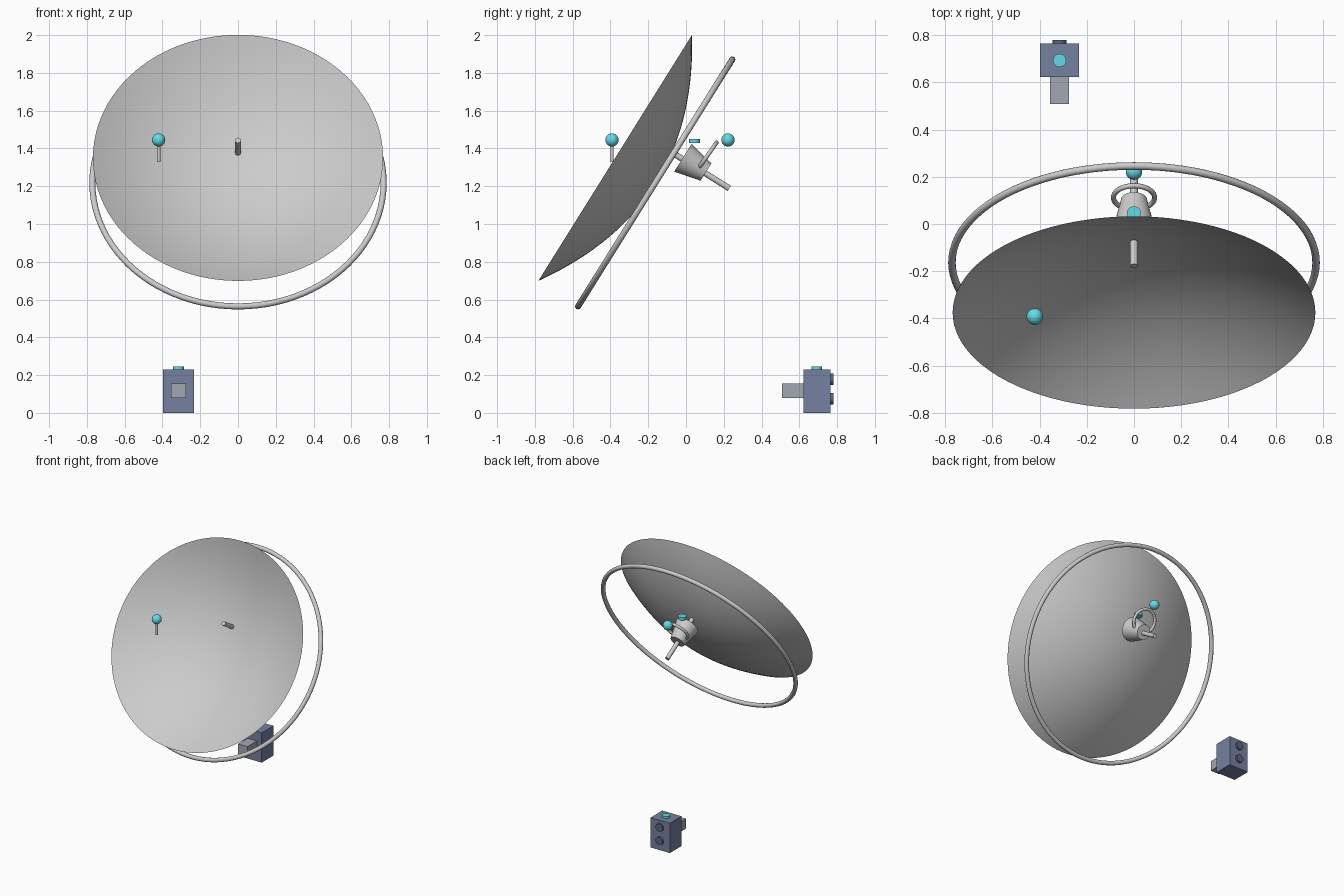
import bpy, math
from mathutils import Vector

if "Cube" in bpy.data.objects:
    bpy.data.objects.remove(bpy.data.objects["Cube"])

TILT = math.radians(58)                       # dish axis leans from vertical toward -y
AXIS = Vector((0, -math.sin(TILT), math.cos(TILT)))
RIM_C = Vector((0, -0.375, 1.35))
RIM_R, DEPTH = 0.768, 0.255


def material(name, rgb):
    m = bpy.data.materials.new(name)
    m.diffuse_color = (*rgb, 1)
    m.use_nodes = True
    m.node_tree.nodes["Principled BSDF"].inputs["Base Color"].default_value = m.diffuse_color
    return m


TEAL = material("teal", (0.13, 0.70, 0.80))
NAVY = material("navy", (0.18, 0.22, 0.35))
DARK = material("dark_navy", (0.10, 0.13, 0.22))
SLATE = material("slate", (0.36, 0.39, 0.45))


def finish(name, mat=None, smooth=True):
    ob = bpy.context.object
    ob.name = name
    if mat:
        ob.data.materials.append(mat)
    if smooth:
        bpy.ops.object.shade_smooth_by_angle(angle=math.radians(35))
    return ob


def cone(name, c, r1, r2, h, rx=0, mat=None, n=32):
    bpy.ops.mesh.primitive_cone_add(vertices=n, radius1=r1, radius2=r2, depth=h,
                                    location=c, rotation=(rx, 0, 0))
    return finish(name, mat)


def ring(name, c, R, r, rx, n=96):
    bpy.ops.mesh.primitive_torus_add(major_radius=R, minor_radius=r, major_segments=n,
                                     minor_segments=12, location=c, rotation=(rx, 0, 0))
    return finish(name)


def ball(name, c, r):
    bpy.ops.mesh.primitive_uv_sphere_add(segments=32, ring_count=16, radius=r, location=c)
    return finish(name, TEAL)


def box(name, lo, hi, mat):
    lo, hi = Vector(lo), Vector(hi)
    bpy.ops.mesh.primitive_cube_add(size=1, location=(lo + hi) / 2, scale=hi - lo)
    return finish(name, mat, False)


# Parabolic dish: revolved profile, open toward the front
SEG, RINGS = 96, 20
verts = [(0, 0, -DEPTH)]
for i in range(1, RINGS + 1):
    t = i / RINGS
    for j in range(SEG):
        a = math.tau * j / SEG
        verts.append((RIM_R * t * math.cos(a), RIM_R * t * math.sin(a), -DEPTH * (1 - t * t)))
faces = [(0, 1 + j, 1 + (j + 1) % SEG) for j in range(SEG)]
for i in range(RINGS - 1):
    p, q = 1 + i * SEG, 1 + (i + 1) * SEG
    for j in range(SEG):
        k = (j + 1) % SEG
        faces.append((p + j, q + j, q + k, p + k))
mesh = bpy.data.meshes.new("dish")
mesh.from_pydata(verts, [], faces)
dish = bpy.data.objects.new("dish", mesh)
bpy.context.collection.objects.link(dish)
dish.location, dish.rotation_euler = RIM_C, (TILT, 0, 0)
bpy.context.view_layer.objects.active = dish
dish.select_set(True)
finish("dish")

# Large support ring behind the dish
ring("support_ring", RIM_C - AXIS * 0.25, 0.771, 0.016, TILT)

# Hub on the back: shaft through the dish, tapered housing, loop
cone("hub_shaft", (0, 0.026, 1.316), 0.016, 0.016, 0.48, TILT)
cone("hub_housing", (0, 0.045, 1.313), 0.054, 0.087, 0.144, TILT)
ring("hub_loop", (0, 0.112, 1.36), 0.087, 0.011, math.radians(55), 48)
cone("hub_cap", (0, 0.045, 1.44), 0.03, 0.03, 0.022, mat=TEAL)
ball("rear_ball", (0, 0.222, 1.445), 0.035)

# Ball marker on a thin post in front of the dish
cone("marker_post", (-0.42, -0.392, 1.385), 0.009, 0.009, 0.115, n=16)
ball("marker_ball", (-0.42, -0.392, 1.445), 0.035)

# Control box on the ground with arm, top button and two rear knobs
box("control_box", (-0.397, 0.622, 0), (-0.233, 0.765, 0.23), NAVY)
box("control_arm", (-0.355, 0.508, 0.08), (-0.275, 0.63, 0.156), SLATE)
cone("control_button", (-0.315, 0.693, 0.235), 0.028, 0.028, 0.02, mat=TEAL)
for i, z in enumerate((0.075, 0.178)):
    cone(f"control_knob_{i + 1}", (-0.315, 0.77, z), 0.03, 0.03, 0.02, math.pi / 2, DARK)
